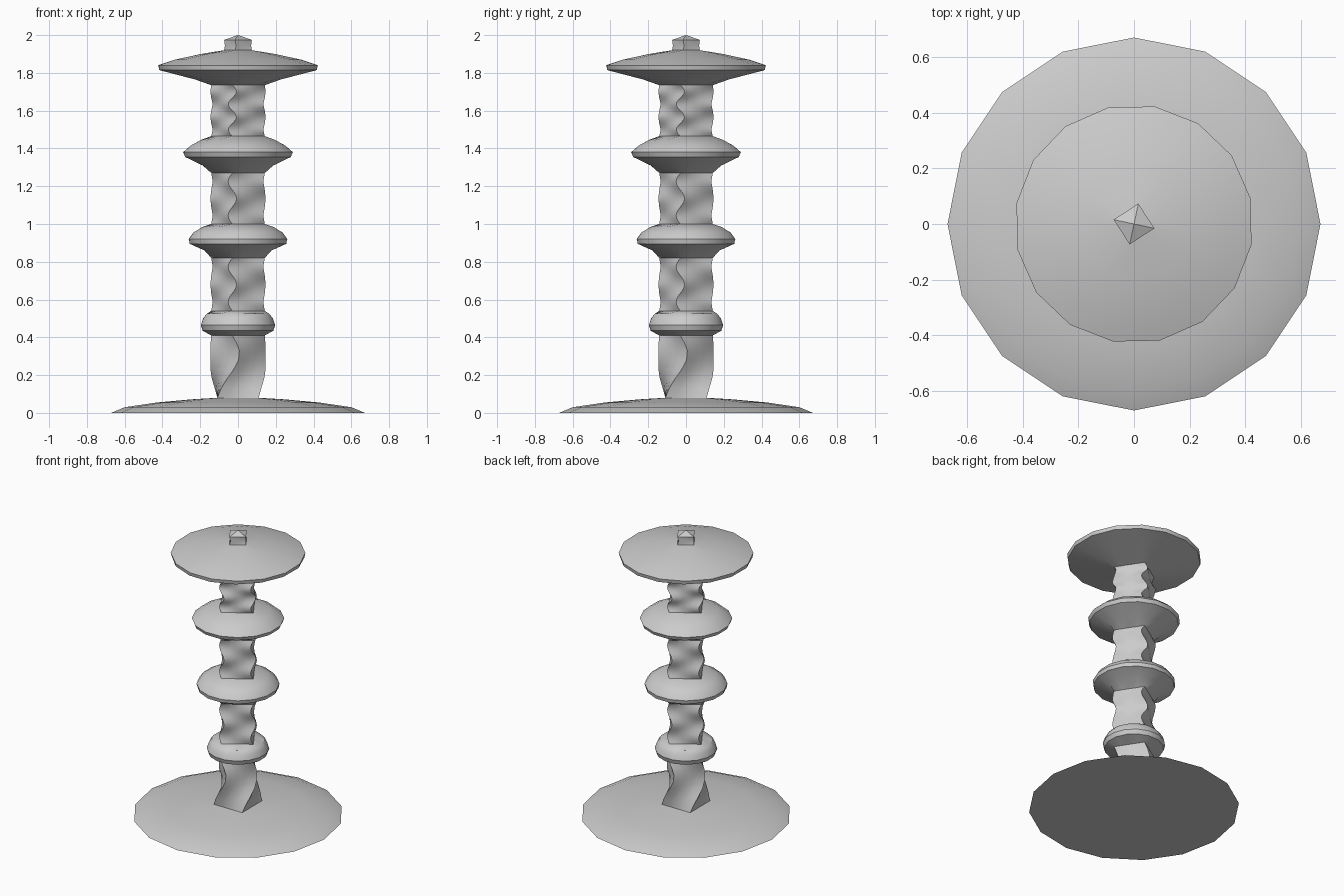
import bpy
import bmesh
from math import sin, cos, pi, radians
from mathutils import Vector

cube = bpy.data.objects.get("Cube")
if cube:
    bpy.data.objects.remove(cube, do_unlink=True)

grey = bpy.data.materials.new("plain grey")
grey.use_nodes = True
tone = (0.6, 0.6, 0.6, 1)
grey.diffuse_color = tone
grey.node_tree.nodes["Principled BSDF"].inputs["Base Color"].default_value = tone

SIDES = 16
REST = -12      # resting twist of the column corners, in degrees
SHAFT = 0.145   # corner radius of the square column


def section(z, radius, square, twist):
    """Ring of points, blended from a circle (0) to a square (1)."""
    points = []
    for i in range(SIDES):
        start = radians(twist - 90) + (i // 4) * pi / 2
        t = (i % 4) / 4
        a = Vector((cos(start), sin(start), 0))
        b = Vector((-sin(start), cos(start), 0))
        flat = a.lerp(b, t)
        arc = start + t * pi / 2
        p = Vector((cos(arc), sin(arc), 0)).lerp(flat, square) * radius
        p.z = z
        points.append(p)
    return points


def loft(name, rings, bottom=False, tip=None):
    bm = bmesh.new()
    loops = [[bm.verts.new(p) for p in section(*r)] for r in rings]
    for low, high in zip(loops, loops[1:]):
        for i in range(SIDES):
            j = (i + 1) % SIDES
            bm.faces.new((low[i], low[j], high[j], high[i]))
    if bottom:
        bm.faces.new(loops[0][::-1])
    if tip is not None:
        apex = bm.verts.new((0, 0, tip))
        for i in range(SIDES):
            bm.faces.new((loops[-1][i], loops[-1][(i + 1) % SIDES], apex))
    mesh = bpy.data.meshes.new(name)
    bm.to_mesh(mesh)
    bm.free()
    mesh.materials.append(grey)
    obj = bpy.data.objects.new(name, mesh)
    bpy.context.collection.objects.link(obj)
    bpy.ops.object.select_all(action="DESELECT")
    obj.select_set(True)
    bpy.context.view_layer.objects.active = obj
    bpy.ops.object.shade_smooth_by_angle(angle=radians(35))


# Shallow domed foot
loft("base", [(0, 0.672, 0, -45), (0.03, 0.6, 0, -45), (0.055, 0.43, 0, -45),
              (0.072, 0.25, 0.1, -45), (0.08, 0.155, 1, -45)], bottom=True)

# Lowest column, turning an eighth of a circle
loft("column_1", [(0.08, 0.155, 1, -45), (0.13, 0.152, 1, -36), (0.18, 0.15, 1, -23),
                  (0.23, 0.148, 1, -9), (0.28, SHAFT, 1, 1), (0.33, SHAFT, 1, 3),
                  (0.37, SHAFT, 1, -3), (0.41, SHAFT, 1, REST)])


# Upper columns, with corners that sway back and forth
def column(name, low, high, cycles):
    steps = 18
    rings = []
    for k in range(steps + 1):
        t = k / steps
        rings.append((low + (high - low) * t, SHAFT, 1,
                      REST - 9 * sin(2 * pi * cycles * t)))
    loft(name, rings)


column("column_2", 0.54, 0.82, 1.5)
column("column_3", 1.0, 1.27, 1.5)
column("column_4", 1.465, 1.735, 2)


# Round collars: concave below, domed above, blending into the square column
def collar(name, profile, top=SHAFT):
    rings = [(z, r, 0, REST + 2 * (k % 2)) for k, (z, r) in enumerate(profile)]
    rings[0] = (*profile[0], 1, REST)
    rings[-1] = (profile[-1][0], top, 1, REST)
    loft(name, rings)


collar("collar_1", [(0.41, SHAFT), (0.435, 0.19), (0.465, 0.2), (0.5, 0.188),
                    (0.525, 0.168), (0.54, SHAFT)])
collar("collar_2", [(0.82, SHAFT), (0.86, 0.18), (0.895, 0.26), (0.92, 0.265),
                    (0.955, 0.24), (0.985, 0.19), (1.0, SHAFT)])
collar("collar_3", [(1.27, SHAFT), (1.31, 0.19), (1.355, 0.285), (1.38, 0.295),
                    (1.415, 0.255), (1.445, 0.2), (1.465, SHAFT)])
collar("top_plate", [(1.735, SHAFT), (1.765, 0.23), (1.815, 0.425), (1.84, 0.43),
                     (1.87, 0.34), (1.9, 0.2), (1.92, 0.075)], top=0.075)

# Small square finial with a pyramid cap
loft("finial", [(1.92, 0.075, 1, REST), (1.945, 0.07, 1, REST + 4),
                (1.975, 0.075, 1, REST)], tip=2.0)
